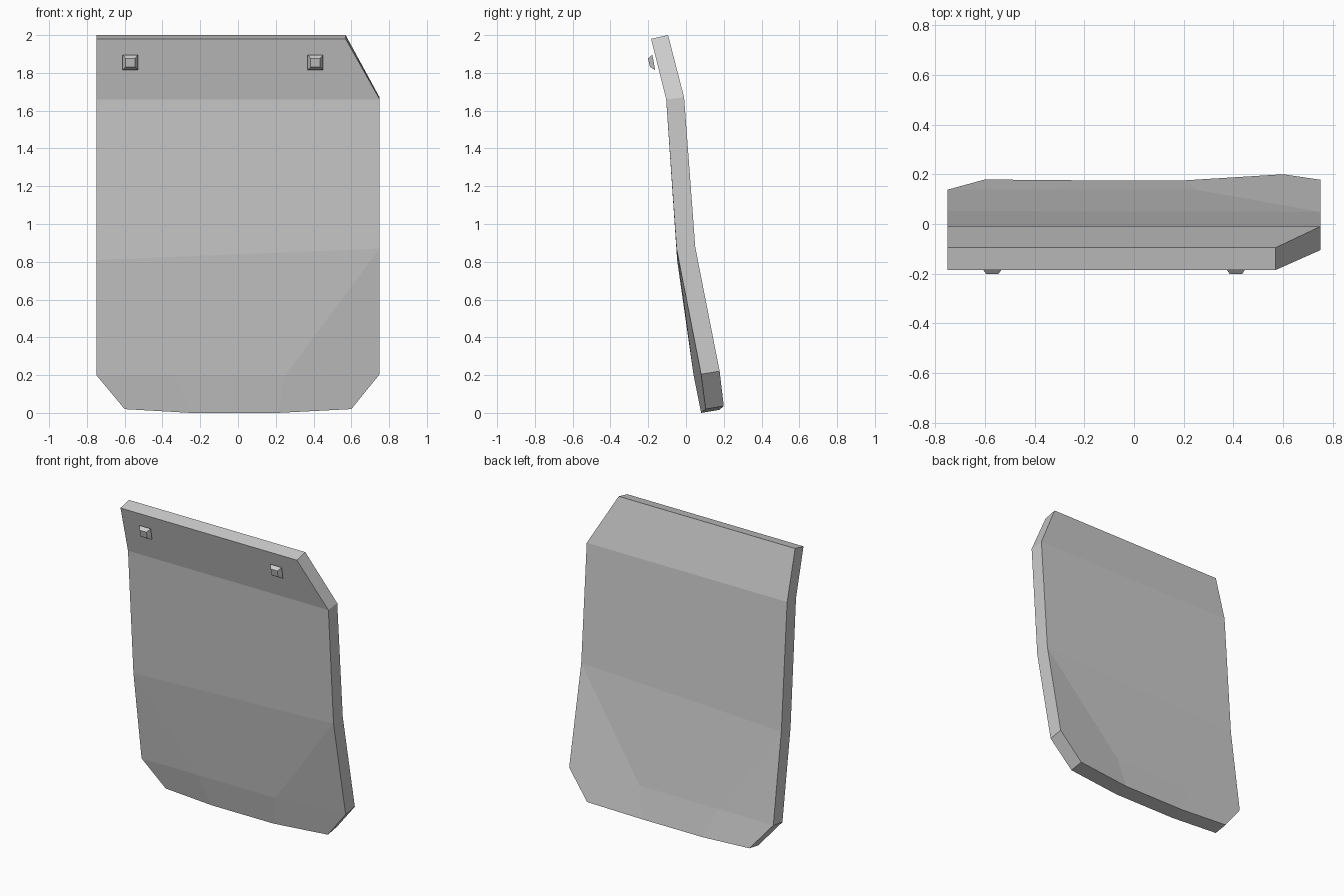
import bpy, bmesh
from mathutils import Vector

cube = bpy.data.objects.get("Cube")
if cube:
    bpy.data.objects.remove(cube, do_unlink=True)

grey = bpy.data.materials.new("light_grey")
grey.use_nodes = True
colour = (0.6, 0.6, 0.6, 1)
grey.diffuse_color = colour
grey.node_tree.nodes["Principled BSDF"].inputs["Base Color"].default_value = colour


def make_object(name, bm):
    bmesh.ops.recalc_face_normals(bm, faces=bm.faces[:])
    mesh = bpy.data.meshes.new(name)
    bm.to_mesh(mesh)
    bm.free()
    mesh.materials.append(grey)
    obj = bpy.data.objects.new(name, mesh)
    bpy.context.collection.objects.link(obj)
    return obj


# Bent sheet: rows of front points, each row with its own thickness direction
rows = [
    ((0.09, 0.02), [(-0.75, -0.185, 1.98), (0.57, -0.185, 1.98)]),
    ((0.095, 0.01), [(-0.75, -0.105, 1.66), (0.75, -0.105, 1.66)]),
    ((0.099, 0.008), [(-0.75, -0.047, 0.81), (0.75, -0.05, 0.87)]),
    ((0.098, 0.016), [(-0.75, 0.04, 0.2), (-0.33, 0.04, 0.2),
                      (0.25, 0.04, 0.2), (0.75, 0.08, 0.205)]),
    ((0.096, 0.016), [(-0.6, 0.083, 0.02), (-0.25, 0.08, 0),
                      (0.21, 0.08, 0), (0.6, 0.104, 0.02)]),
]
bm = bmesh.new()
front, back = [], []
for (dy, dz), points in rows:
    front.append([bm.verts.new(p) for p in points])
    back.append([bm.verts.new(Vector(p) + Vector((0, dy, dz))) for p in points])


def skin(r):
    top, bend, mid, low, end = r
    for a, b in ((top, bend), (bend, mid)):
        bm.faces.new((a[0], b[0], b[1], a[1]))
    # Corner triangles and the flat middle between them
    bm.faces.new((mid[0], low[0], low[1]))
    bm.faces.new((mid[0], low[1], low[2], mid[1]))
    bm.faces.new((mid[1], low[2], low[3]))
    for i in range(3):
        bm.faces.new((low[i], end[i], end[i + 1], low[i + 1]))


def rim(r):
    return [row[0] for row in r] + r[-1][1:] + [row[-1] for row in r[-2::-1]]


skin(front)
skin(back)
f, b = rim(front), rim(back)
for i in range(len(f)):
    bm.faces.new((f[i - 1], f[i], b[i], b[i - 1]))
make_object("flap_sheet", bm)


# Tapered square studs standing just off the upper front face
def stud(name, x):
    bm = bmesh.new()
    rings = []
    for half, upper, lower in ((0.041, (-0.178, 1.896), (-0.163, 1.815)),
                               (0.025, (-0.201, 1.877), (-0.191, 1.832))):
        rings.append([bm.verts.new((x + s * half, *p)) for s, p in
                      ((-1, upper), (1, upper), (1, lower), (-1, lower))])
    base, tip = rings
    bm.faces.new(base)
    bm.faces.new(tip)
    for i in range(4):
        bm.faces.new((base[i - 1], base[i], tip[i], tip[i - 1]))
    make_object(name, bm)


stud("right_stud", -0.57)
stud("left_stud", 0.41)
